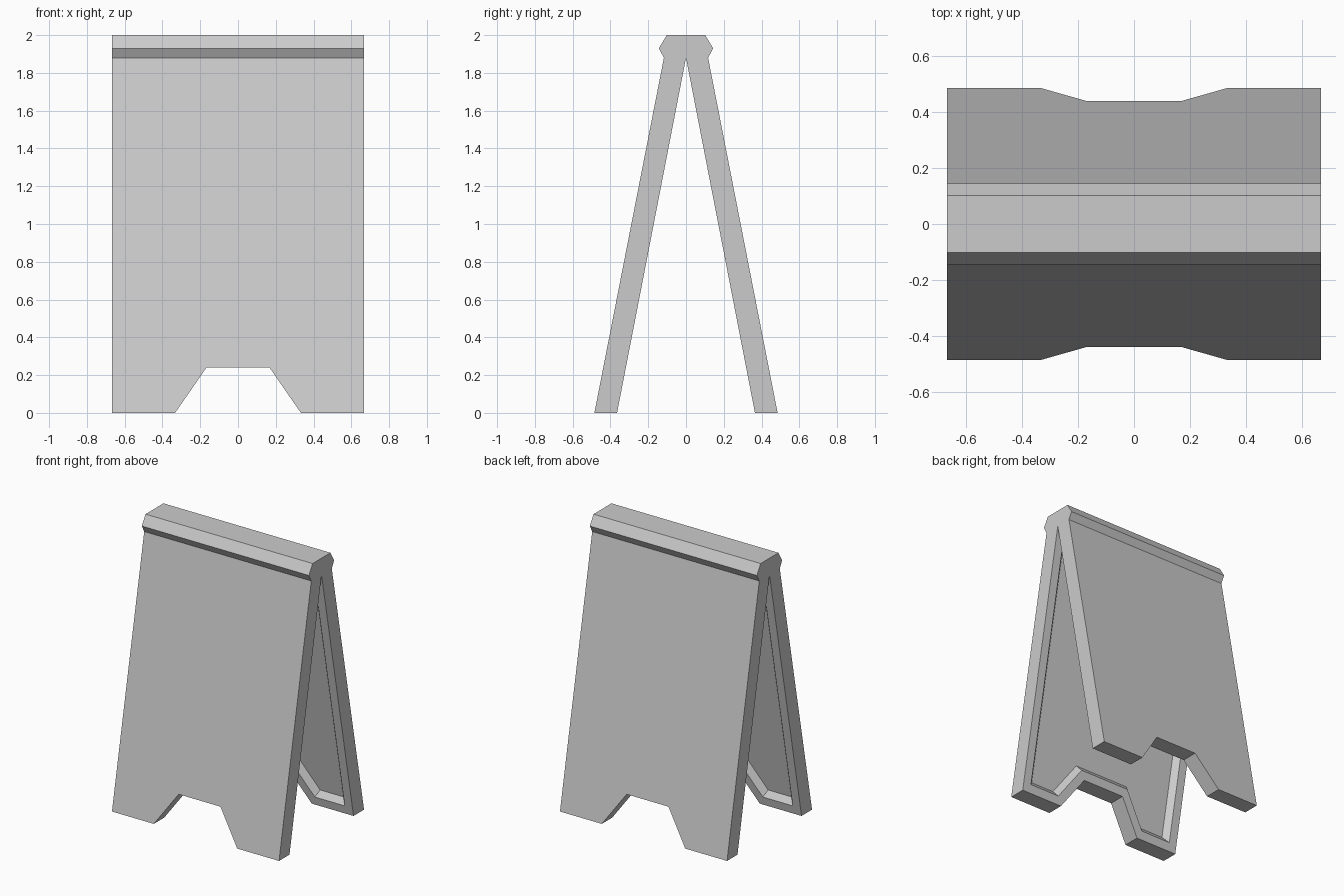
import bpy, bmesh

if "Cube" in bpy.data.objects:
    bpy.data.objects.remove(bpy.data.objects["Cube"])

W, H = 0.667, 1.88                      # half width, height where the boards meet
OUT = (0.485, 0.117)                    # outer face |y| at floor and at H
INN = (0.365, 0.0)                      # inner face |y| at floor and at H
OUTLINE = [(-W, 0), (-0.333, 0), (-0.167, 0.24), (0.167, 0.24),
           (0.333, 0), (W, 0), (W, H), (-W, H)]


def finish(bm, name):
    me = bpy.data.meshes.new(name)
    bm.to_mesh(me)
    bm.free()
    ob = bpy.data.objects.new(name, me)
    bpy.context.collection.objects.link(ob)


def lean(ends, z):
    return ends[0] + (ends[1] - ends[0]) * z / H


def panel(name, side):
    """Leaning board with a foot cut-out and a recessed inner face."""
    bm = bmesh.new()
    outer = [bm.verts.new((x, side * lean(OUT, z), z)) for x, z in OUTLINE]
    inner = [bm.verts.new((x, side * lean(INN, z), z)) for x, z in OUTLINE]
    bm.faces.new(outer)
    back = bm.faces.new(inner)
    n = len(OUTLINE)
    edges = [bm.faces.new((outer[i], outer[(i + 1) % n], inner[(i + 1) % n], inner[i]))
             for i in range(n)]
    bmesh.ops.recalc_face_normals(bm, faces=bm.faces)
    # flat rim, then sloped walls down to the recess floor
    bmesh.ops.inset_region(bm, faces=[back], thickness=0.062, use_even_offset=True)
    bmesh.ops.inset_region(bm, faces=[back], thickness=0.035, depth=-0.042,
                           use_even_offset=True)
    bmesh.ops.delete(bm, geom=[edges[6]], context='FACES_ONLY')  # hidden under cap
    finish(bm, name)


def cap(name):
    """Ridge prism across the top, open where it meets the boards."""
    half = [(0.117, H), (0.144, 1.93), (0.102, 2.0)]
    prof = half + [(-y, z) for y, z in reversed(half)] + [(0, H)]
    bm = bmesh.new()
    a = [bm.verts.new((-W, y, z)) for y, z in prof]
    b = [bm.verts.new((W, y, z)) for y, z in prof]
    bm.faces.new(a)
    bm.faces.new(b)
    n = len(prof)
    sides = [bm.faces.new((a[i], a[(i + 1) % n], b[(i + 1) % n], b[i])) for i in range(n)]
    bmesh.ops.recalc_face_normals(bm, faces=bm.faces)
    bmesh.ops.delete(bm, geom=sides[-2:], context='FACES_ONLY')
    finish(bm, name)


panel("front_board", -1)
panel("back_board", 1)
cap("top_ridge")
